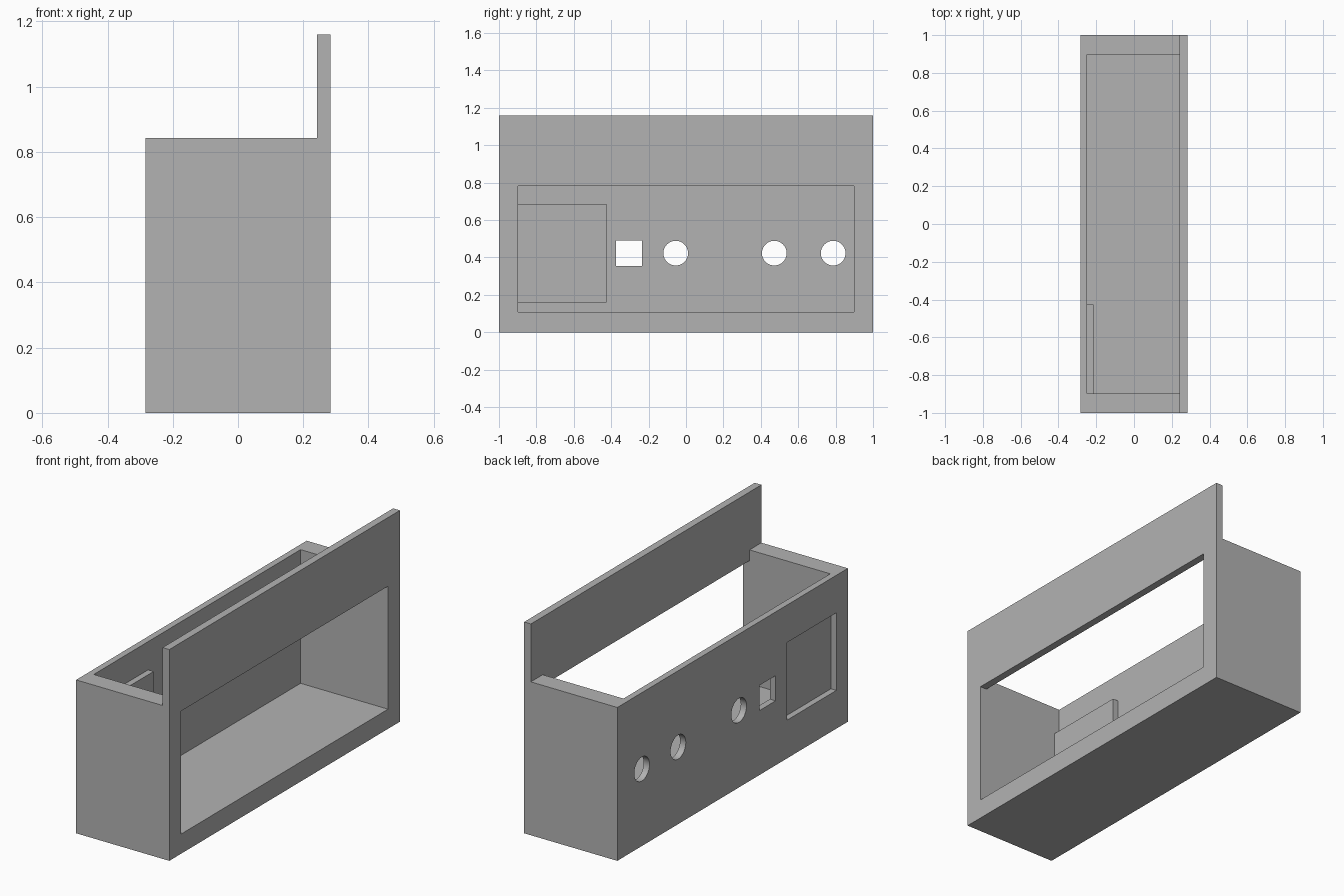
import bpy, bmesh, math
from mathutils import Matrix

if "Cube" in bpy.data.objects:
    bpy.data.objects.remove(bpy.data.objects["Cube"])

grey = bpy.data.materials.new("grey plastic")
grey.diffuse_color = (0.45, 0.45, 0.45, 1)
grey.use_nodes = True
grey.node_tree.nodes["Principled BSDF"].inputs["Base Color"].default_value = grey.diffuse_color


def make_object(name, bm):
    bmesh.ops.recalc_face_normals(bm, faces=bm.faces)
    mesh = bpy.data.meshes.new(name)
    bm.to_mesh(mesh)
    bm.free()
    mesh.materials.append(grey)
    obj = bpy.data.objects.new(name, mesh)
    bpy.context.collection.objects.link(obj)
    return obj


def box(name, x, y, z):
    bm = bmesh.new()
    bmesh.ops.create_cube(bm, size=1)
    for v in bm.verts:
        v.co = [lo + (c + 0.5) * (hi - lo) for c, (lo, hi) in zip(v.co, (x, y, z))]
    return make_object(name, bm)


def rod(name, y, z, radius):
    bm = bmesh.new()
    bmesh.ops.create_cone(bm, cap_ends=True, segments=48, radius1=radius, radius2=radius,
                          depth=0.12, matrix=Matrix.Translation((-0.28, y, z))
                          @ Matrix.Rotation(math.pi / 2, 4, 'Y'))
    return make_object(name, bm)


def combine(target, tool, operation):
    mod = target.modifiers.new(tool.name, 'BOOLEAN')
    mod.operation, mod.solver, mod.object = operation, 'EXACT', tool
    bpy.context.view_layer.objects.active = target
    bpy.ops.object.modifier_apply(modifier=mod.name)
    bpy.data.objects.remove(tool)


# Case with tall faceplate: L-shaped profile extruded along its length
profile = [(-0.283, 0), (0.283, 0), (0.283, 1.16), (0.242, 1.16), (0.242, 0.842), (-0.283, 0.842)]
bm = bmesh.new()
face = bm.faces.new([bm.verts.new((x, -1, z)) for x, z in profile])
ext = bmesh.ops.extrude_face_region(bm, geom=[face])
bmesh.ops.translate(bm, vec=(0, 2, 0), verts=[g for g in ext["geom"] if isinstance(g, bmesh.types.BMVert)])
case = make_object("case", bm)

# Open-topped cavity and the display window in the faceplate
combine(case, box("cavity", (-0.248, 0.242), (-0.897, 0.897), (0.108, 1.3)), 'DIFFERENCE')
combine(case, box("window", (0.15, 0.4), (-0.897, 0.897), (0.108, 0.783)), 'DIFFERENCE')

# Thickened pad inside the rear wall, with a pocket from outside
combine(case, box("pad", (-0.265, -0.215), (-0.95, -0.425), (0.16, 0.687)), 'UNION')
combine(case, box("pocket", (-0.4, -0.25), (-0.9, -0.472), (0.21, 0.636)), 'DIFFERENCE')

# Square socket and three round holes through the rear wall
combine(case, box("socket", (-0.4, -0.23), (-0.373, -0.234), (0.354, 0.492)), 'DIFFERENCE')
for y in (-0.055, 0.472, 0.787):
    combine(case, rod("hole", y, 0.423, 0.066), 'DIFFERENCE')

# Keep flat walls crisp and round holes smooth
case.select_set(True)
bpy.context.view_layer.objects.active = case
bpy.ops.object.shade_smooth_by_angle(angle=math.radians(30))
